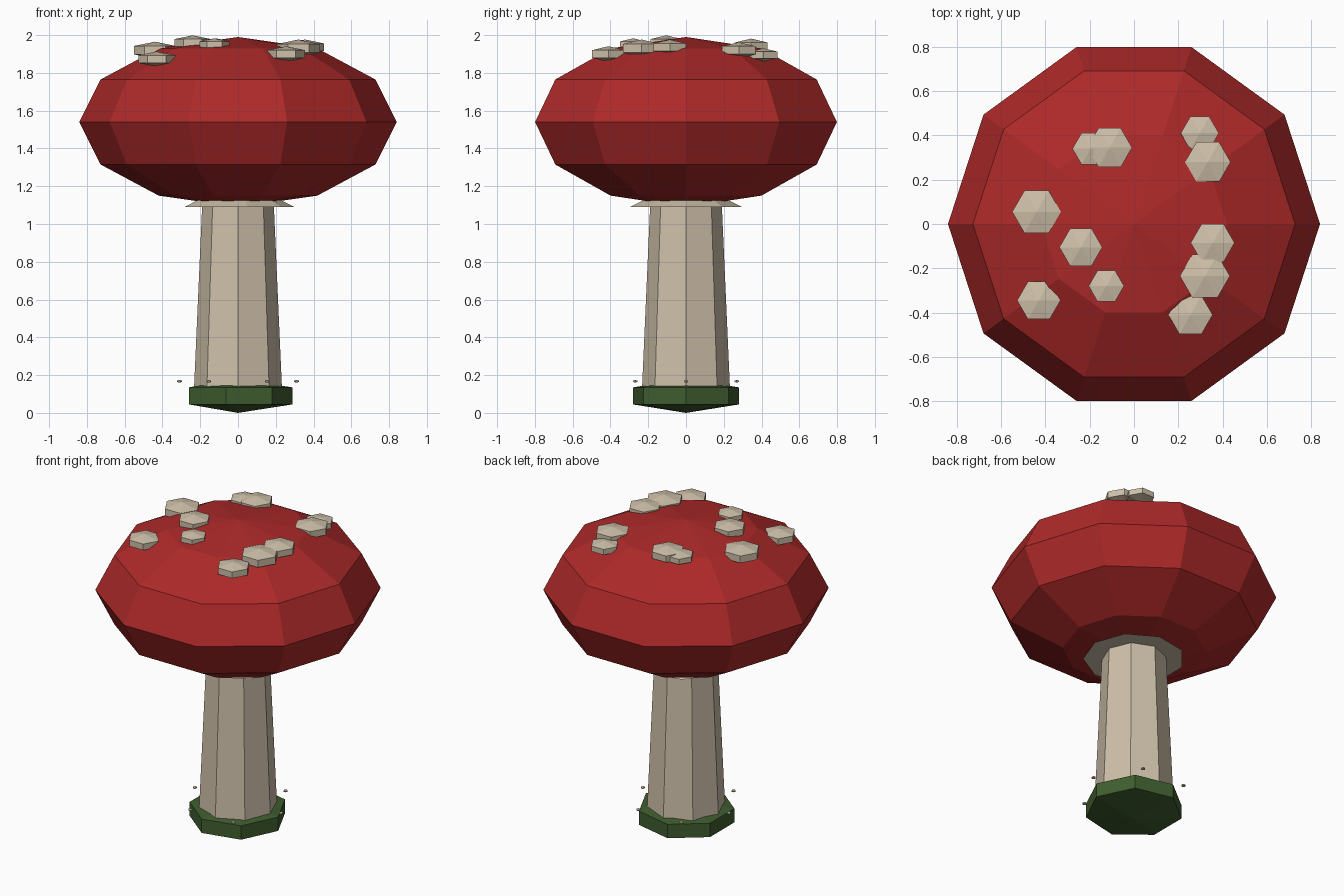
import bpy
import bmesh
from math import cos, sin, pi, radians

default = bpy.data.objects.get("Cube")
if default:
    bpy.data.objects.remove(default, do_unlink=True)


def make_material(name, rgb):
    mat = bpy.data.materials.new(name)
    mat.use_nodes = True
    mat.diffuse_color = (*rgb, 1)
    mat.node_tree.nodes["Principled BSDF"].inputs["Base Color"].default_value = (*rgb, 1)
    return mat


RED = make_material("cap red", (0.42, 0.022, 0.022))
CREAM = make_material("stem cream", (0.62, 0.53, 0.40))
GREEN = make_material("moss green", (0.05, 0.11, 0.028))


def lathe(name, profile, sides, mat, loc=(0, 0, 0)):
    """Spin (radius, z) points, bottom to top; zero radius gives a pole."""
    bm = bmesh.new()
    rings = []
    for r, z in profile:
        count = sides if r > 0 else 1
        rings.append([bm.verts.new((r * cos(2 * pi * i / sides), r * sin(2 * pi * i / sides), z))
                      for i in range(count)])
    for low, high in zip(rings, rings[1:]):
        for i in range(sides):
            j = (i + 1) % sides
            if len(low) == 1:
                bm.faces.new((low[0], high[j], high[i]))
            elif len(high) == 1:
                bm.faces.new((low[i], low[j], high[0]))
            else:
                bm.faces.new((low[i], low[j], high[j], high[i]))
    for ring in (rings[0], rings[-1]):
        if len(ring) > 1:
            bm.faces.new(ring)
    bmesh.ops.recalc_face_normals(bm, faces=bm.faces)
    mesh = bpy.data.meshes.new(name)
    bm.to_mesh(mesh)
    bm.free()
    mesh.materials.append(mat)
    obj = bpy.data.objects.new(name, mesh)
    obj.location = loc
    bpy.context.collection.objects.link(obj)
    return obj


def ball(name, radius, half_height, sides, bands, mat, loc):
    """Squashed low-poly sphere."""
    profile = []
    for k in range(bands + 1):
        a = -pi / 2 + pi * k / bands
        profile.append((0 if k in (0, bands) else radius * cos(a), half_height * sin(a)))
    return lathe(name, profile, sides, mat, loc)


# Mossy foot, stem, collar and cap
ball("moss_base", 0.333, 0.09, 7, 3, GREEN, (0, 0, 0.09))
lathe("stem", [(0.235, 0.08), (0.187, 1.16)], 8, CREAM)
lathe("collar", [(0.3, 1.09), (0.2, 1.14)], 9, CREAM)
ball("cap", 0.84, 0.45, 10, 6, RED, (0, 0, 1.54))

# Cap spots: x, y, z, radius
SPOTS = [
    (-0.44, 0.055, 1.92, 0.11), (-0.24, -0.105, 1.959, 0.097),
    (-0.125, -0.28, 1.95, 0.08), (-0.43, -0.345, 1.873, 0.098),
    (-0.195, 0.34, 1.935, 0.083), (-0.11, 0.345, 1.94, 0.101),
    (0.297, 0.41, 1.895, 0.086), (0.333, 0.28, 1.92, 0.103),
    (0.355, -0.085, 1.936, 0.099), (0.32, -0.235, 1.93, 0.113),
    (0.255, -0.41, 1.90, 0.10),
]
for n, (x, y, z, r) in enumerate(SPOTS, 1):
    ball(f"spot_{n}", r / cos(radians(30)), 0.41 * r, 6, 3, CREAM, (x, y, z))

# Ring of tiny spores around the foot
for n in range(6):
    a = n * pi / 3
    ball(f"spore_{n + 1}", 0.015, 0.007, 6, 3, CREAM, (0.31 * cos(a), 0.31 * sin(a), 0.167))
